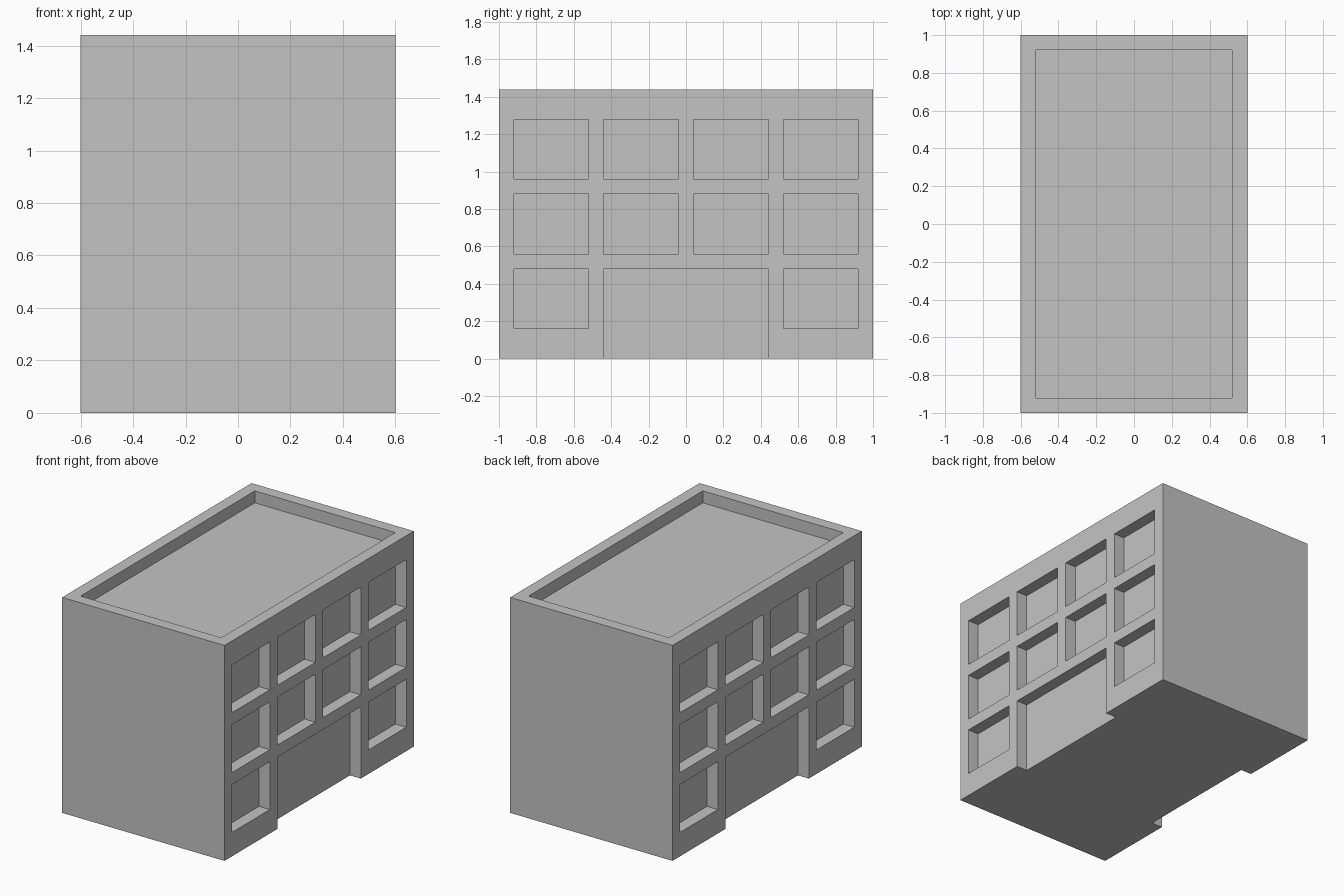
import bpy
import bmesh
from mathutils import Matrix, Vector

cube = bpy.data.objects.get("Cube")
if cube:
    bpy.data.objects.remove(cube, do_unlink=True)

WIDTH, LENGTH, HEIGHT = 1.2, 2.0, 1.44
DEPTH = 0.08                       # wall thickness and recess depth
WINDOW_W, WINDOW_H = 0.4, 0.32
SPILL = 0.1                        # how far cutters stick out of the block


def add_box(bm, low, high):
    low, high = Vector(low), Vector(high)
    place = Matrix.Translation((low + high) / 2) @ Matrix.Diagonal((*(high - low), 1))
    bmesh.ops.create_cube(bm, size=1, matrix=place)


def make_object(name, boxes):
    bm = bmesh.new()
    for low, high in boxes:
        add_box(bm, low, high)
    mesh = bpy.data.meshes.new(name)
    bm.to_mesh(mesh)
    bm.free()
    obj = bpy.data.objects.new(name, mesh)
    bpy.context.collection.objects.link(obj)
    return obj


# Plain grey for the whole building
grey = bpy.data.materials.new("plain grey")
grey.use_nodes = True
grey.diffuse_color = (0.55, 0.55, 0.55, 1)
grey.node_tree.nodes["Principled BSDF"].inputs["Base Color"].default_value = grey.diffuse_color

# Solid block
building = make_object("building", [
    ((-WIDTH / 2, -LENGTH / 2, 0), (WIDTH / 2, LENGTH / 2, HEIGHT))])
building.data.materials.append(grey)

# Sunken roof behind the parapet
inner_x, inner_y = WIDTH / 2 - DEPTH, LENGTH / 2 - DEPTH
recesses = [((-inner_x, -inner_y, HEIGHT - DEPTH), (inner_x, inner_y, HEIGHT + SPILL))]

# Windows and a wide entrance on both long sides
for side in (-1, 1):
    x0, x1 = sorted((side * inner_x, side * (WIDTH / 2 + SPILL)))
    for floor in range(3):
        z = 0.16 + floor * 0.4
        for column in range(4):
            if floor == 0 and column in (1, 2):
                continue
            y = -inner_y + column * 0.48
            recesses.append(((x0, y, z), (x1, y + WINDOW_W, z + WINDOW_H)))
    recesses.append(((x0, -0.44, -SPILL), (x1, 0.44, 0.48)))

recess_cutter = make_object("recess_cutter", recesses)
recess_cutter.data.materials.append(grey)
recess_cutter.hide_render = True

# Cut the recesses, then drop the cutter
cut = building.modifiers.new("recesses", 'BOOLEAN')
cut.operation = 'DIFFERENCE'
cut.solver = 'EXACT'
cut.object = recess_cutter
bpy.context.view_layer.objects.active = building
bpy.ops.object.modifier_apply(modifier=cut.name)
bpy.data.objects.remove(recess_cutter, do_unlink=True)
